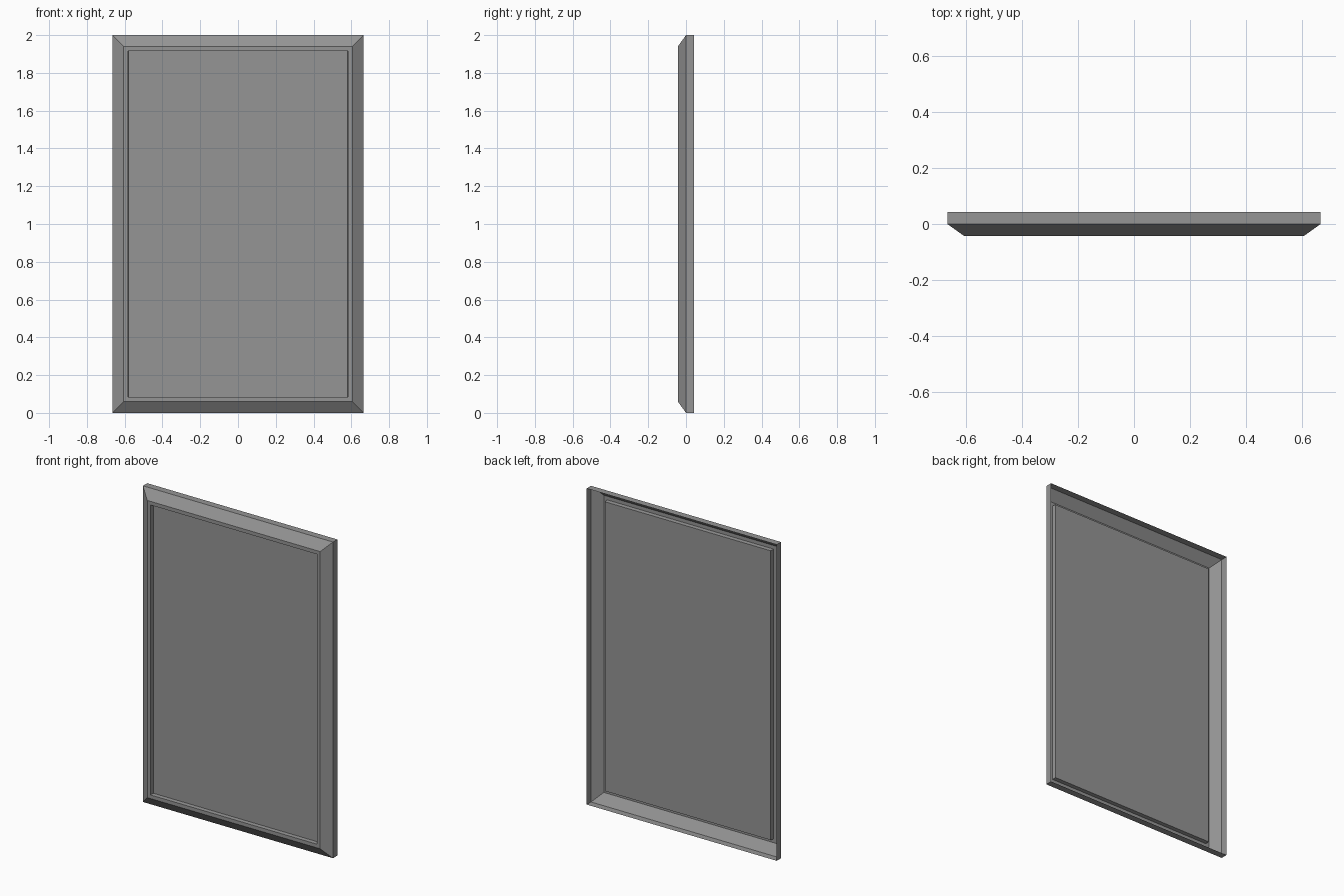
import bpy
import bmesh

old = bpy.data.objects.get("Cube")
if old:
    bpy.data.objects.remove(old, do_unlink=True)

HALF_W, HALF_H = 0.665, 1.0

grey = bpy.data.materials.new("mid_grey")
grey.use_nodes = True
colour = (0.3, 0.3, 0.3, 1)
grey.diffuse_color = colour
grey.node_tree.nodes["Principled BSDF"].inputs["Base Color"].default_value = colour


def ring(bm, inset, y):
    """Four corners of a rectangle set in from the outer edge."""
    w, h = HALF_W - inset, HALF_H - inset
    return [bm.verts.new((sx * w, y, HALF_H + sz * h))
            for sx, sz in ((-1, -1), (1, -1), (1, 1), (-1, 1))]


def sheet(name, profile, fill=False):
    """Open shell swept through a profile of (inset, y), back to front."""
    bm = bmesh.new()
    rings = [ring(bm, inset, y) for inset, y in profile]
    for a, b in zip(rings, rings[1:]):
        for i in range(4):
            j = (i + 1) % 4
            bm.faces.new((a[i], a[j], b[j], b[i]))
    if fill:
        bm.faces.new(rings[-1])
    mesh = bpy.data.meshes.new(name)
    bm.to_mesh(mesh)
    bm.free()
    mesh.materials.append(grey)
    obj = bpy.data.objects.new(name, mesh)
    bpy.context.collection.objects.link(obj)
    return obj


# Hollow frame: side wall, bevel, flat lip
sheet("frame", [(0, 0.043), (0, 0), (0.06, -0.043), (0.083, -0.043)])
# Recessed tray with its flat panel
sheet("recessed_panel", [(0.083, -0.043), (0.085, -0.018)], fill=True)
